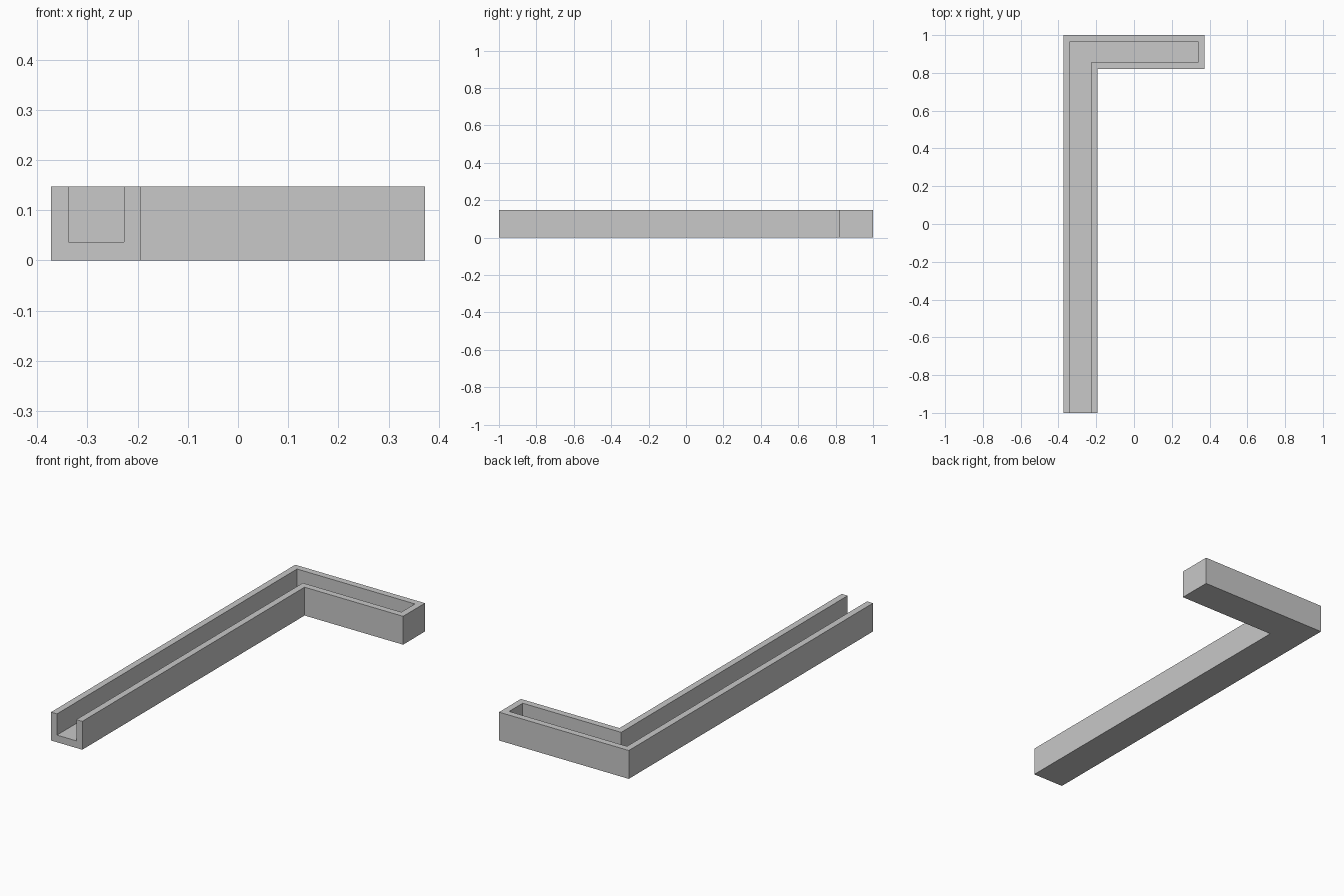
import bpy
import bmesh

cube = bpy.data.objects.get("Cube")
if cube:
    bpy.data.objects.remove(cube, do_unlink=True)

HALF_WIDTH, HALF_LENGTH, HEIGHT = 0.372, 1.0, 0.147
LEG = 0.179      # outer width of both legs
WALL = 0.034     # side wall thickness
FLOOR = 0.037    # channel floor height

grey = bpy.data.materials.new("plain grey")
grey.use_nodes = True
colour = (0.58, 0.58, 0.58, 1)
grey.diffuse_color = colour
grey.node_tree.nodes["Principled BSDF"].inputs["Base Color"].default_value = colour


def l_prism(name, inset, front, bottom, top):
    """Upright L-shaped prism whose outline is inset from the outer one."""
    left, right = -HALF_WIDTH + inset, HALF_WIDTH - inset
    back = HALF_LENGTH - inset
    width = LEG - 2 * inset
    outline = [(left, front), (left + width, front), (left + width, back - width),
               (right, back - width), (right, back), (left, back)]
    bm = bmesh.new()
    base = bm.faces.new([bm.verts.new((x, y, bottom)) for x, y in outline])
    extruded = bmesh.ops.extrude_face_region(bm, geom=[base])["geom"]
    verts = [v for v in extruded if isinstance(v, bmesh.types.BMVert)]
    bmesh.ops.translate(bm, verts=verts, vec=(0, 0, top - bottom))
    bmesh.ops.recalc_face_normals(bm, faces=bm.faces)
    mesh = bpy.data.meshes.new(name)
    bm.to_mesh(mesh)
    bm.free()
    mesh.materials.append(grey)
    obj = bpy.data.objects.new(name, mesh)
    bpy.context.collection.objects.link(obj)
    return obj


# Solid L body, and the channel that runs out through its front end
body = l_prism("channel_body", 0, -HALF_LENGTH, 0, HEIGHT)
cutter = l_prism("channel_cutter", WALL, -HALF_LENGTH - 0.1, FLOOR, HEIGHT + 0.1)
cutter.hide_render = True

cut = body.modifiers.new("channel", 'BOOLEAN')
cut.operation = 'DIFFERENCE'
cut.solver = 'EXACT'
cut.object = cutter
bpy.context.view_layer.objects.active = body
bpy.ops.object.modifier_apply(modifier=cut.name)
bpy.data.objects.remove(cutter, do_unlink=True)
